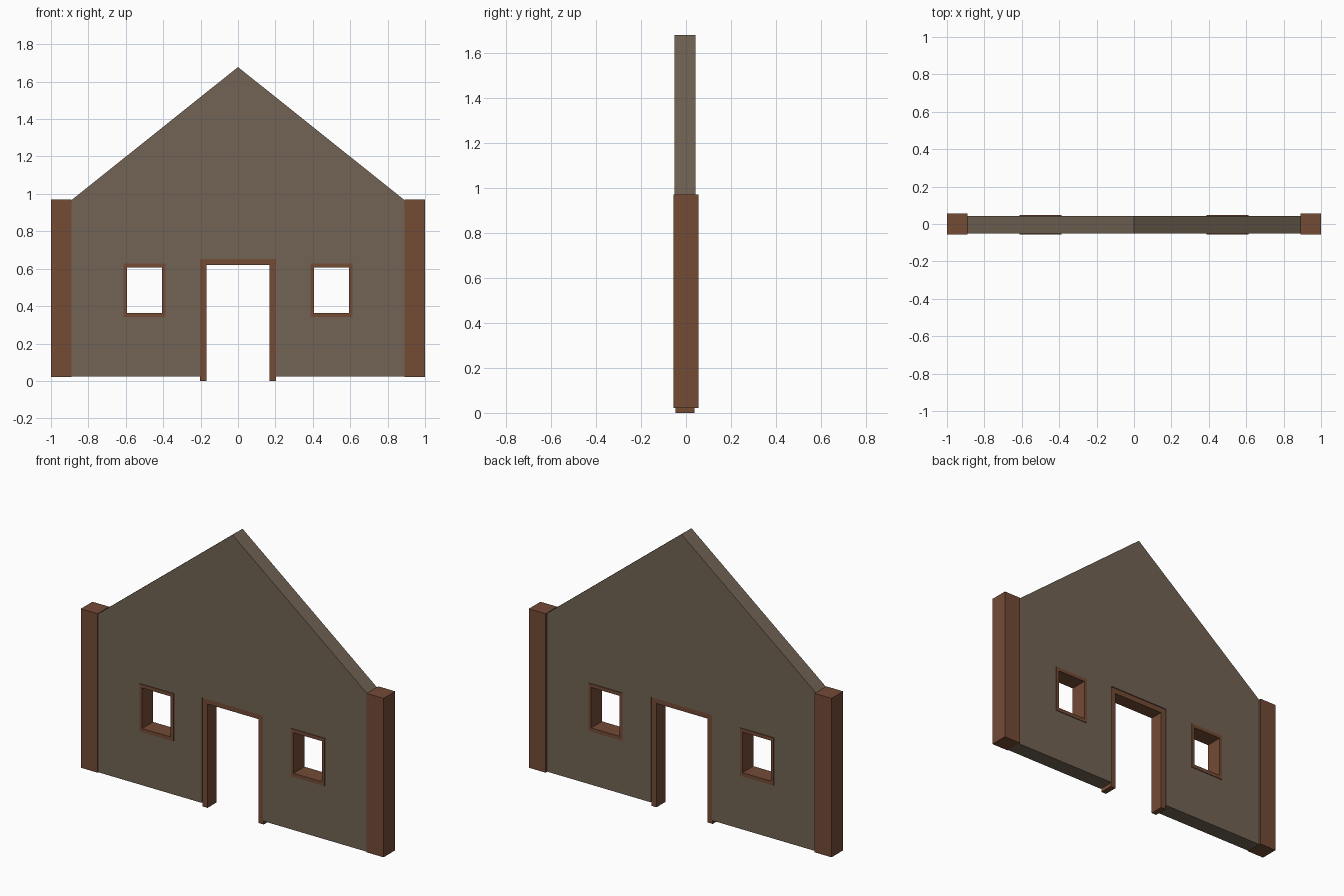
import bpy, math

if "Cube" in bpy.data.objects:
    bpy.data.objects.remove(bpy.data.objects["Cube"])


def material(name, rgb):
    m = bpy.data.materials.new(name)
    m.diffuse_color = (*rgb, 1)
    m.use_nodes = True
    m.node_tree.nodes["Principled BSDF"].inputs["Base Color"].default_value = m.diffuse_color
    return m


plaster = material("grey_brown_wall", (0.165, 0.125, 0.087))
wood = material("red_brown_wood", (0.172, 0.070, 0.036))


def rect(x0, x1, z0, z1):
    return [(x0, z0), (x1, z0), (x1, z1), (x0, z1)]


def slab(name, outlines, y0, y1, mat):
    """Front-view outlines (inner ones become holes) extruded from y0 to y1."""
    cu = bpy.data.curves.new(name + "_profile", 'CURVE')
    cu.dimensions = '2D'
    cu.fill_mode = 'BOTH'
    cu.extrude = (y1 - y0) / 2
    for pts in outlines:
        sp = cu.splines.new('POLY')
        sp.points.add(len(pts) - 1)
        for p, (x, z) in zip(sp.points, pts):
            p.co = (x, z, 0, 1)
        sp.use_cyclic_u = True
    tmp = bpy.data.objects.new(name + "_tmp", cu)
    bpy.context.collection.objects.link(tmp)
    bpy.context.view_layer.update()
    mesh = bpy.data.meshes.new_from_object(
        tmp.evaluated_get(bpy.context.evaluated_depsgraph_get()))
    bpy.data.objects.remove(tmp)
    mesh.name = name
    mesh.materials.clear()
    mesh.materials.append(mat)
    for f in mesh.polygons:
        f.material_index = 0
        f.use_smooth = False
    ob = bpy.data.objects.new(name, mesh)
    bpy.context.collection.objects.link(ob)
    ob.rotation_euler.x = math.radians(90)
    ob.location.y = (y0 + y1) / 2
    return ob


BASE, EAVE, APEX = 0.023, 0.967, 1.678
DOOR_W, DOOR_H = 0.202, 0.652

# Gable wall with door notch and window holes
half = [(DOOR_W, DOOR_H), (DOOR_W, BASE), (0.89, BASE), (0.89, EAVE)]
outline = half + [(0, APEX)] + [(-x, z) for x, z in reversed(half)]
holes = [rect(s * 0.5 - 0.1, s * 0.5 + 0.1, 0.355, 0.615) for s in (-1, 1)]
slab("gable_wall", [outline] + holes, -0.052, 0.043, plaster)

for s, side in ((-1, "left"), (1, "right")):
    # Corner posts
    x0, x1 = sorted((s * 0.889, s))
    slab(side + "_corner_post", [rect(x0, x1, BASE - 0.002, EAVE + 0.003)],
         -0.055, 0.055, wood)
    # Window frames
    c = s * 0.5
    slab(side + "_window_frame",
         [rect(c - 0.112, c + 0.112, 0.342, 0.627),
          rect(c - 0.094, c + 0.094, 0.364, 0.606)], -0.056, 0.047, wood)

# Door frame, slightly recessed, reaching the ground
jamb = [(0.169, 0.62), (0.169, 0), (DOOR_W, 0), (DOOR_W, DOOR_H)]
slab("door_frame", [jamb + [(-x, z) for x, z in reversed(jamb)]],
     -0.046, 0.037, wood)
